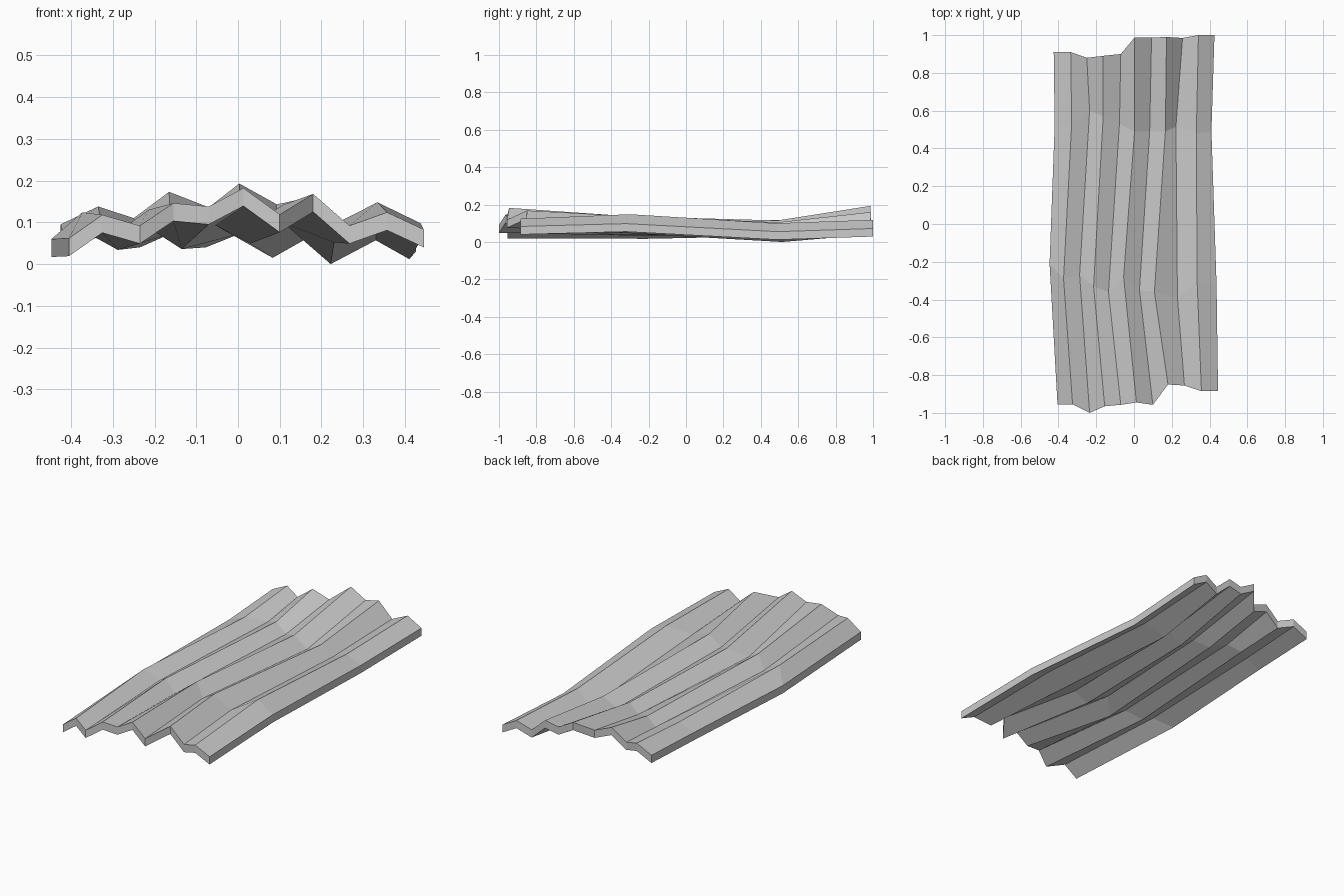
import bpy, bmesh

THICK = 0.043

# Four bent cross-sections, front to back: (x, y, z) of the zigzag top surface
front_edge = [(-.405, -.955, .062), (-.325, -.955, .118), (-.235, -1.0, .092), (-.155, -.965, .146),
              (-.07, -.957, .138), (.013, -.945, .182), (.1, -.957, .119), (.18, -.85, .168),
              (.267, -.855, .092), (.357, -.885, .124), (.445, -.885, .083)]
front_bend = [(-.447, -.21, .06), (-.373, -.29, .124), (-.288, -.27, .077), (-.214, -.33, .13),
              (-.135, -.36, .079), (-.055, -.28, .136), (.029, -.35, .092), (.108, -.36, .142),
              (.23, -.39, .095), (.334, -.3, .148), (.437, -.32, .098)]
back_bend = [(-.42, .52, .075), (-.33, .53, .11), (-.235, .6, .083), (-.163, .57, .115),
             (-.077, .53, .083), (.003, .49, .115), (.083, .49, .058), (.166, .49, .105),
             (.222, .515, .043), (.33, .48, .1), (.41, .49, .055)]
back_edge = [(-.425, .91, .095), (-.335, .91, .138), (-.25, .88, .11), (-.165, .89, .173),
             (-.07, .90, .136), (.003, .987, .193), (.093, .987, .143), (.172, .99, .16),
             (.257, .985, .083), (.341, 1.0, .118), (.426, 1.0, .072)]
sections = [front_edge, front_bend, back_bend, back_edge]

# Loft the sections into the corrugated sheet
bm = bmesh.new()
rows = [[bm.verts.new(p) for p in s] for s in sections]
for a, b in zip(rows, rows[1:]):
    for i in range(len(a) - 1):
        bm.faces.new((a[i], a[i + 1], b[i + 1], b[i]))

# Give the sheet its thickness by extruding straight down
top = bm.faces[:]
ext = bmesh.ops.extrude_face_region(bm, geom=top, use_keep_orig=True)
lower = [g for g in ext["geom"] if isinstance(g, bmesh.types.BMVert)]
bmesh.ops.translate(bm, verts=lower, vec=(0, 0, -THICK))
bmesh.ops.recalc_face_normals(bm, faces=bm.faces[:])

mesh = bpy.data.meshes.new("corrugated_sheet")
bm.to_mesh(mesh)
bm.free()
sheet = bpy.data.objects.new("corrugated_sheet", mesh)
bpy.context.collection.objects.link(sheet)
